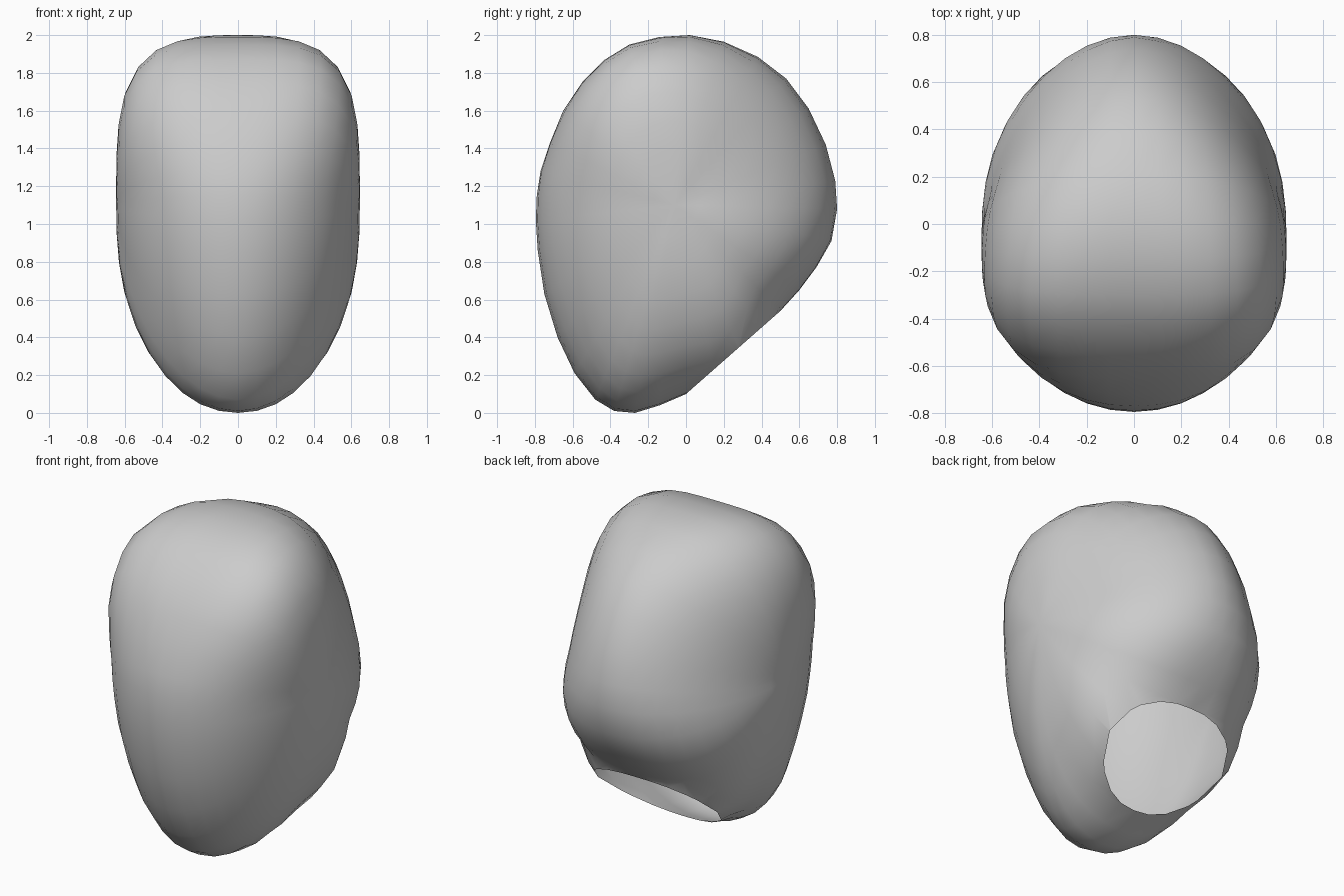
import bpy, bmesh, math
from mathutils import Vector

if "Cube" in bpy.data.objects:
    bpy.data.objects.remove(bpy.data.objects["Cube"])

HALF_WIDTH = 0.645
CY, CZ = -0.06, 1.1          # centre of the side pole
STEPS = 10                   # rings from the centre line to each side

# Side outline: y, z and how boxy the cross-section is in that direction
outline = [
    (-0.795, 1.02, 2.0), (-0.79, 1.15, 2.05), (-0.77, 1.28, 2.2), (-0.72, 1.43, 2.5),
    (-0.65, 1.60, 3.0), (-0.55, 1.75, 3.5), (-0.43, 1.87, 3.8), (-0.30, 1.95, 3.8),
    (-0.14, 1.99, 3.5), (0.02, 2.0, 3.1), (0.20, 1.965, 2.6), (0.38, 1.885, 2.15),
    (0.53, 1.77, 1.9), (0.65, 1.61, 1.8), (0.74, 1.42, 1.78), (0.79, 1.23, 1.82),
    (0.80, 1.08, 1.95), (0.77, 0.91, 2.15), (0.69, 0.77, 2.4), (0.60, 0.65, 2.55),
    (0.50, 0.54, 2.6), (0.44, 0.38, 2.6), (0.33, 0.23, 2.6), (0.17, 0.14, 2.5),
    (0.00, 0.10, 2.4), (-0.14, 0.04, 2.25), (-0.27, 0.0, 2.1), (-0.38, 0.01, 2.0),
    (-0.48, 0.07, 1.9), (-0.59, 0.21, 1.85), (-0.68, 0.40, 1.85), (-0.75, 0.63, 1.9),
    (-0.785, 0.86, 1.95),
]

bm = bmesh.new()


def ring(a):
    """One loop of the head at angle a from the centre line towards a side."""
    verts = []
    for y, z, p in outline:
        c, s = math.cos(a), math.sin(a)
        k = (abs(c) ** p + abs(s) ** p) ** (-1 / p)
        verts.append(bm.verts.new((HALF_WIDTH * k * s,
                                   CY + (y - CY) * k * c,
                                   CZ + (z - CZ) * k * c)))
    return verts


# Head shell: rings from one side pole to the other
rings = [ring(i / STEPS * math.pi / 2) for i in range(1 - STEPS, STEPS)]
n = len(outline)
for r0, r1 in zip(rings, rings[1:]):
    for j in range(n):
        bm.faces.new((r0[j], r0[(j + 1) % n], r1[(j + 1) % n], r1[j]))
for r, side in ((rings[0], -1), (rings[-1], 1)):
    pole = bm.verts.new((side * HALF_WIDTH, CY, CZ))
    for j in range(n):
        bm.faces.new((r[j], r[(j + 1) % n], pole))
bmesh.ops.recalc_face_normals(bm, faces=bm.faces)

# Open neck hole, cut by a slanted plane at the lower back
bmesh.ops.bisect_plane(bm, geom=bm.verts[:] + bm.edges[:] + bm.faces[:], dist=1e-4,
                       plane_co=Vector((0, 0.25, 0.32)),
                       plane_no=Vector((0, 0.66, -0.75)), clear_outer=True)

for f in bm.faces:
    f.smooth = True
mesh = bpy.data.meshes.new("head")
bm.to_mesh(mesh)
bm.free()
head = bpy.data.objects.new("head", mesh)
bpy.context.collection.objects.link(head)
